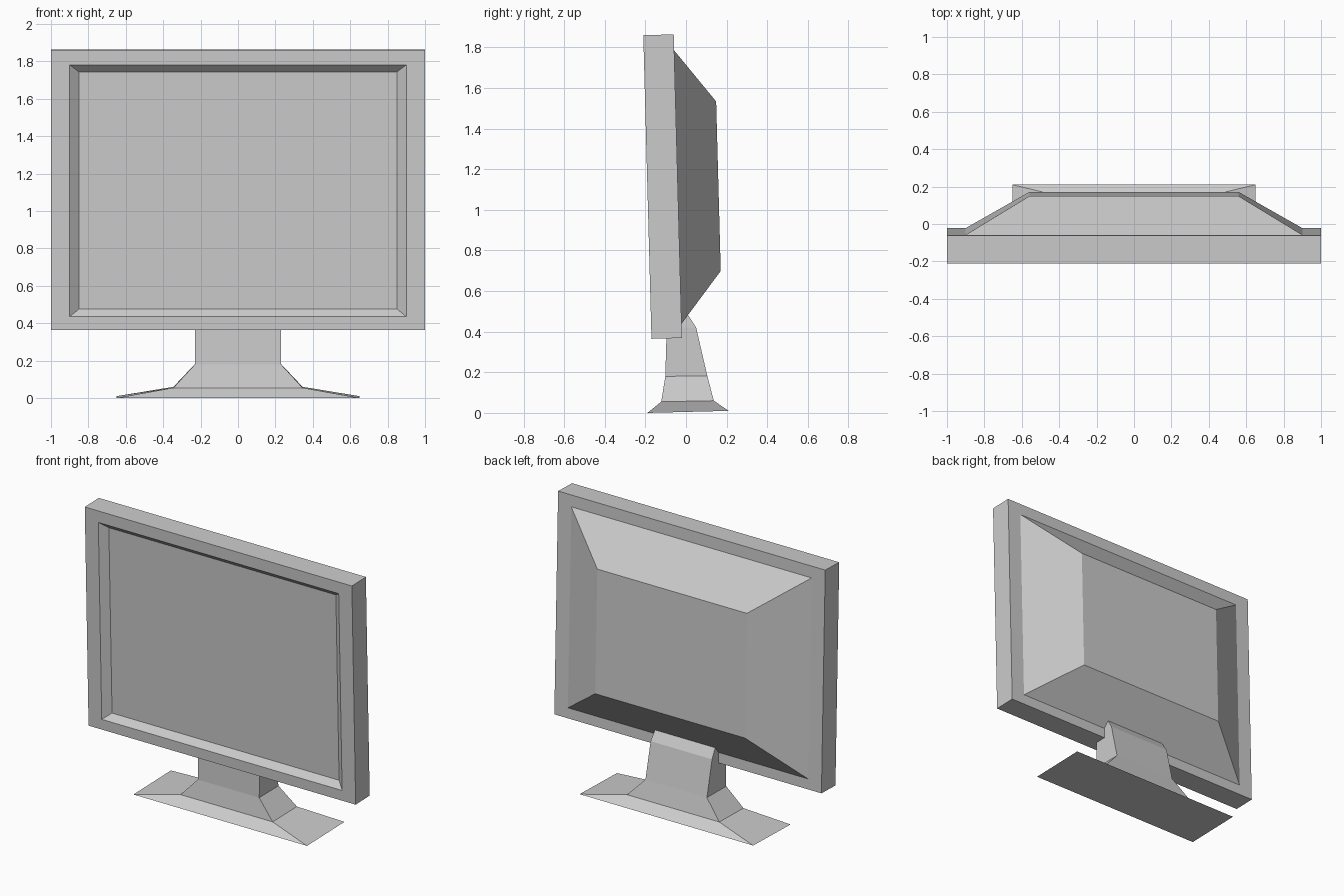
import bpy, bmesh

if "Cube" in bpy.data.objects:
    bpy.data.objects.remove(bpy.data.objects["Cube"])


def loft(name, rings):
    """Closed solid through rectangular rings: (half width, (y, z) low/front, (y, z) high/back)."""
    bm = bmesh.new()
    loops = []
    for w, a, b in rings:
        pts = [(-w, *a), (w, *a), (w, *b), (-w, *b)]
        loops.append([bm.verts.new(p) for p in pts])
    for lo, hi in zip(loops, loops[1:]):
        for i in range(4):
            j = (i + 1) % 4
            bm.faces.new((lo[i], lo[j], hi[j], hi[i]))
    bm.faces.new(loops[0])
    bm.faces.new(loops[-1])
    bmesh.ops.recalc_face_normals(bm, faces=bm.faces)
    mesh = bpy.data.meshes.new(name)
    bm.to_mesh(mesh)
    bm.free()
    obj = bpy.data.objects.new(name, mesh)
    bpy.context.collection.objects.link(obj)
    return obj


# Screen housing: (half width, depth, bottom, top) from recessed panel to rear hump
sections = [
    (0.85, 0.04, 0.11, 1.378),
    (0.90, 0.00, 0.07, 1.417),
    (1.00, 0.00, 0.00, 1.496),
    (1.00, 0.15, 0.00, 1.496),
    (0.90, 0.15, 0.07, 1.417),
    (0.56, 0.35, 0.325, 1.16),
]
screen = loft("screen_housing", [(w, (d, lo), (d, hi)) for w, d, lo, hi in sections])
screen.location = (0, -0.17, 0.365)
screen.rotation_euler.x = 0.027

# Stand: spreading foot, flared collar and neck running up into the housing
loft("stand", [
    (0.65, (-0.19, 0.0), (0.21, 0.01)),
    (0.345, (-0.122, 0.055), (0.137, 0.06)),
    (0.23, (-0.102, 0.18), (0.105, 0.182)),
    (0.23, (-0.095, 0.42), (0.05, 0.42)),
    (0.225, (-0.09, 0.48), (0.005, 0.49)),
])
